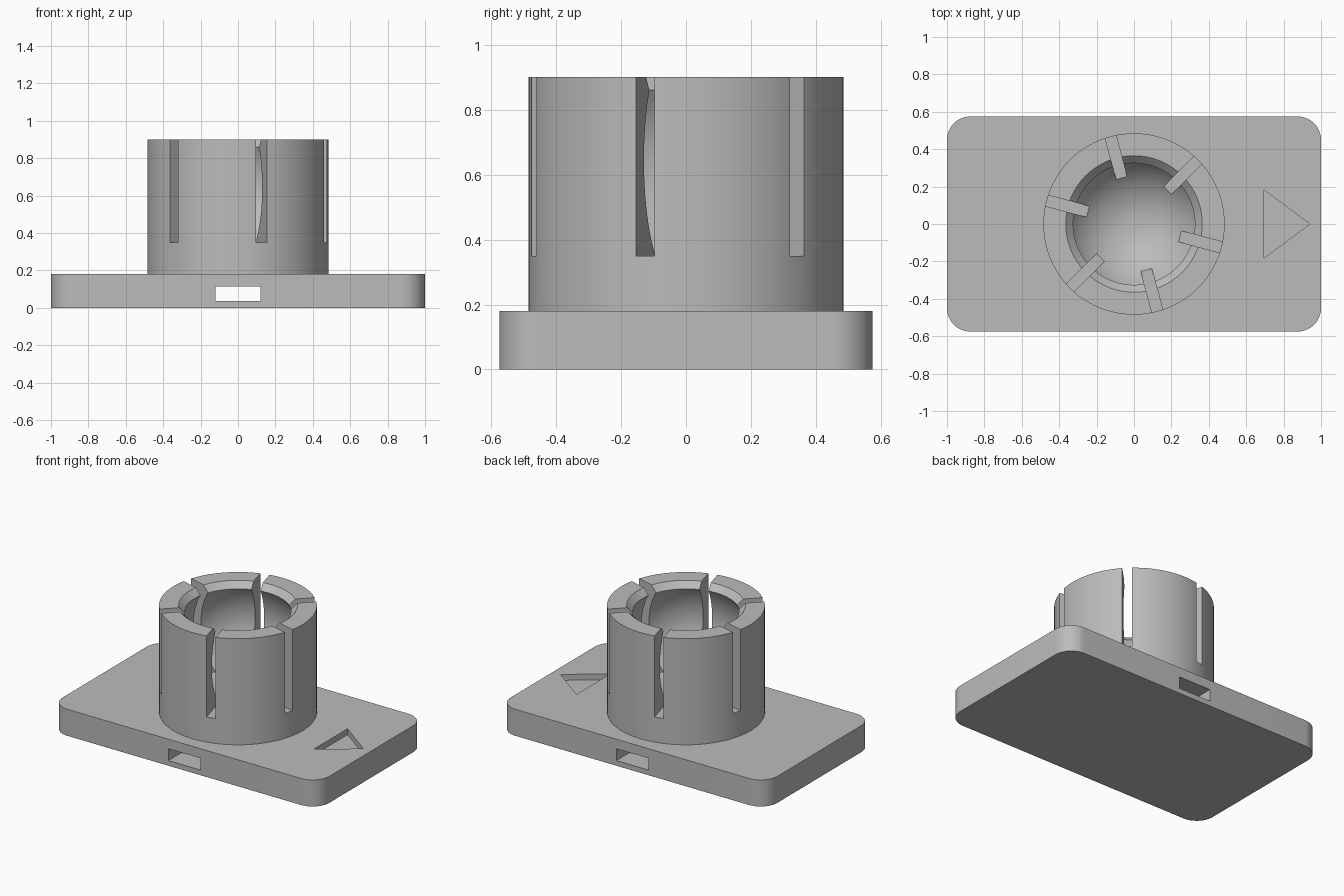
import bpy, bmesh
from math import sin, cos, pi, radians, sqrt
from mathutils import Matrix, Vector

if "Cube" in bpy.data.objects:
    bpy.data.objects.remove(bpy.data.objects["Cube"])

grey = bpy.data.materials.new("plain_grey")
grey.use_nodes = True
colour = (0.5, 0.5, 0.5, 1)
grey.diffuse_color = colour
grey.node_tree.nodes["Principled BSDF"].inputs["Base Color"].default_value = colour


def add_object(name, bm):
    bmesh.ops.recalc_face_normals(bm, faces=bm.faces)
    mesh = bpy.data.meshes.new(name)
    bm.to_mesh(mesh)
    bm.free()
    mesh.materials.append(grey)
    obj = bpy.data.objects.new(name, mesh)
    bpy.context.collection.objects.link(obj)
    return obj


def box(name, size, centre, angle=0.0):
    bm = bmesh.new()
    bmesh.ops.create_cube(bm, size=1, matrix=Matrix.Translation(centre)
                          @ Matrix.Rotation(angle, 4, "Z") @ Matrix.Diagonal((*size, 1)))
    return add_object(name, bm)


def prism(name, outline, bottom, top):
    bm = bmesh.new()
    face = bm.faces.new([bm.verts.new((x, y, bottom)) for x, y in outline])
    result = bmesh.ops.extrude_face_region(bm, geom=[face])
    verts = [v for v in result["geom"] if isinstance(v, bmesh.types.BMVert)]
    bmesh.ops.translate(bm, verts=verts, vec=(0, 0, top - bottom))
    return add_object(name, bm)


def lathe(name, profile, sides=96):
    """Closed solid of revolution from (radius, height) points off the axis."""
    bm = bmesh.new()
    rings = [[bm.verts.new((r * cos(2 * pi * i / sides), r * sin(2 * pi * i / sides), z))
              for i in range(sides)] for r, z in profile]
    for low, high in zip(rings, rings[1:]):
        for i in range(sides):
            j = (i + 1) % sides
            bm.faces.new((low[i], low[j], high[j], high[i]))
    bm.faces.new(rings[0])
    bm.faces.new(rings[-1])
    return add_object(name, bm)


def combine(target, tool, operation="DIFFERENCE"):
    mod = target.modifiers.new("combine", "BOOLEAN")
    mod.operation, mod.object, mod.solver = operation, tool, "EXACT"
    graph = bpy.context.evaluated_depsgraph_get()
    mesh = bpy.data.meshes.new_from_object(target.evaluated_get(graph))
    target.modifiers.clear()
    target.data = mesh
    bpy.data.objects.remove(tool)


# Rounded rectangular base plate
HALF_X, HALF_Y, BASE_TOP, CORNER = 1.0, 0.575, 0.18, 0.125
outline = []
for quarter, (sx, sy) in enumerate(((1, 1), (-1, 1), (-1, -1), (1, -1))):
    for step in range(13):
        a = radians(90 * quarter + 7.5 * step)
        outline.append((sx * (HALF_X - CORNER) + CORNER * cos(a),
                        sy * (HALF_Y - CORNER) + CORNER * sin(a)))
body = prism("socket_mount", outline, 0, BASE_TOP)

# Strap tunnel and recessed direction triangle
combine(body, box("tunnel_cutter", (0.24, 2, 0.08), (0, 0, 0.075)))
combine(body, prism("triangle_cutter", [(0.695, -0.182), (0.94, 0), (0.695, 0.182)],
                    BASE_TOP - 0.04, BASE_TOP + 0.1))

# Cup with a spherical socket and a chamfered mouth
RADIUS, TOP, BALL, BALL_Z = 0.485, 0.9, 0.39, 0.645
throat_z = 0.86
throat = sqrt(BALL ** 2 - (throat_z - BALL_Z) ** 2)
profile = [(RADIUS, BASE_TOP - 0.03), (RADIUS, TOP), (0.365, TOP), (throat, throat_z)]
for step in range(30):
    a = radians(120 - 4 * step)
    z = BALL_Z - BALL * cos(a)
    if z < throat_z - 0.01 and a > radians(5):
        profile.append((BALL * sin(a), z))
cup = lathe("cup", profile)

# Three bars across the cup leave six slots
for angle in (45, 105, 165):
    combine(cup, box("slot_cutter", (1.4, 0.06, 0.8), (0, 0, 0.75), radians(angle)))
combine(body, cup, "UNION")

# Smooth curved walls, crisp edges
bpy.ops.object.select_all(action="DESELECT")
body.select_set(True)
bpy.context.view_layer.objects.active = body
bpy.ops.object.shade_smooth_by_angle(angle=radians(25))
